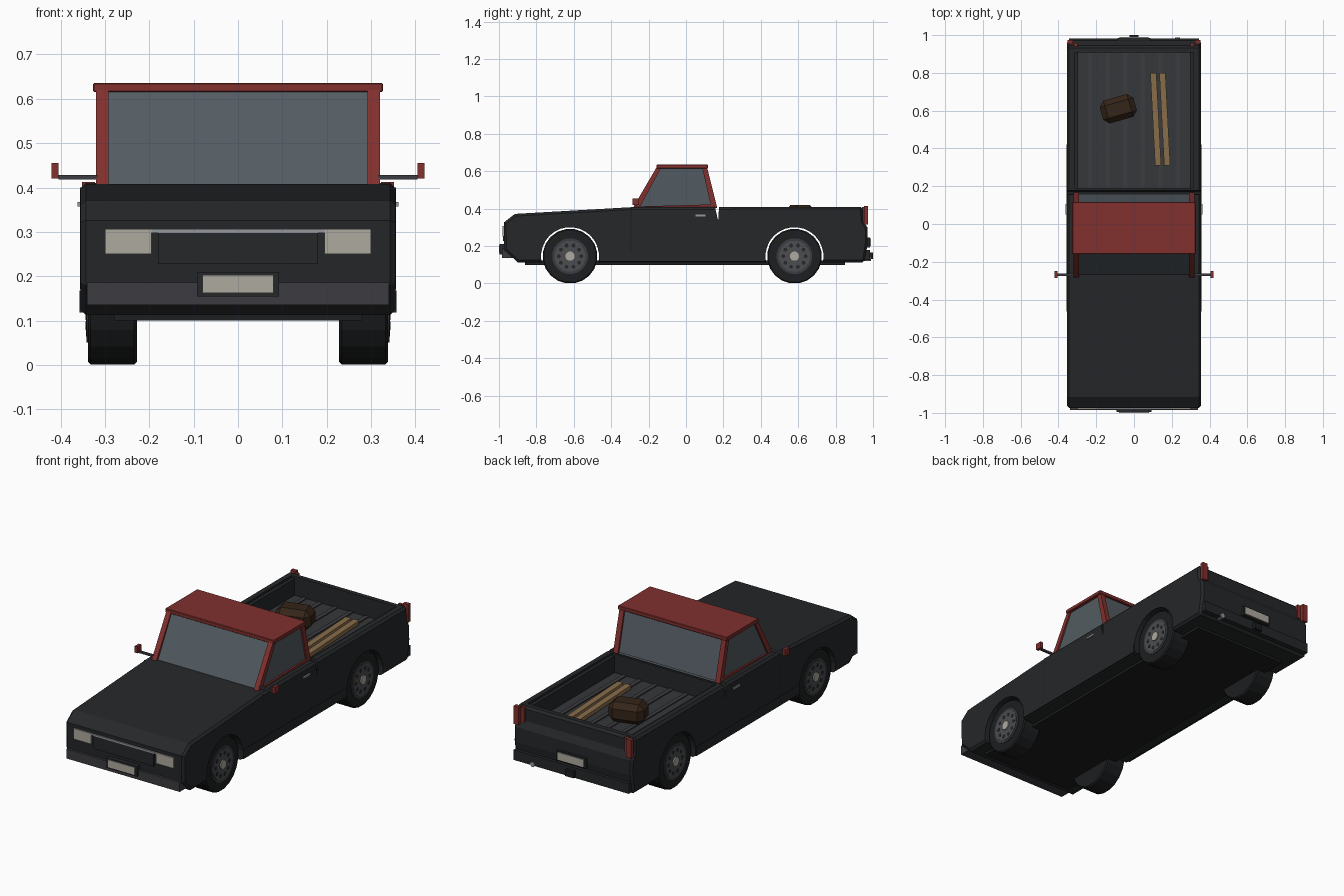
import bpy, bmesh, math
from mathutils import Vector

if "Cube" in bpy.data.objects:
    bpy.data.objects.remove(bpy.data.objects["Cube"])


def material(name, rgb):
    m = bpy.data.materials.new(name)
    m.diffuse_color = (*rgb, 1)
    return m


RED = material("red_paint", (0.22, 0.03, 0.027))
DARK = material("dark_trim", (0.018, 0.02, 0.022))
LINER = material("bed_grey", (0.035, 0.038, 0.042))
BLACK = material("rubber", (0.012, 0.013, 0.014))
BUMPER = material("bumper_grey", (0.045, 0.045, 0.052))
GLASS = material("glass", (0.085, 0.105, 0.12))
RIM = material("rim_grey", (0.07, 0.075, 0.08))
PALE = material("pale_lamp", (0.42, 0.4, 0.35))
STEEL = material("steel", (0.3, 0.32, 0.34))
WOOD = material("wood", (0.25, 0.155, 0.07))
BROWN = material("brown_crate", (0.035, 0.018, 0.009))


def finish(name, bm, mat=None):
    bmesh.ops.recalc_face_normals(bm, faces=bm.faces)
    me = bpy.data.meshes.new(name)
    bm.to_mesh(me)
    bm.free()
    ob = bpy.data.objects.new(name, me)
    bpy.context.collection.objects.link(ob)
    if mat:
        me.materials.append(mat)
    return ob


def prism(name, profile, x0, x1, mat=None):
    """Side profile of (y, z) points extruded from x0 to x1."""
    bm = bmesh.new()
    face = bm.faces.new([bm.verts.new((x0, y, z)) for y, z in profile])
    ext = bmesh.ops.extrude_face_region(bm, geom=[face])["geom"]
    bmesh.ops.translate(bm, vec=(x1 - x0, 0, 0),
                        verts=[v for v in ext if isinstance(v, bmesh.types.BMVert)])
    return finish(name, bm, mat)


def box(name, x0, x1, y0, y1, z0, z1, mat=None):
    return prism(name, [(y0, z0), (y1, z0), (y1, z1), (y0, z1)], x0, x1, mat)


def centred_box(name, centre, size, angle, mat):
    ob = box(name, *[s * d / 2 for d in size for s in (-1, 1)], mat)
    ob.location = centre
    ob.rotation_euler.z = math.radians(angle)
    return ob


def disc_profile(cy, cz, r, n):
    return [(cy + r * math.sin((i + 0.5) * math.tau / n),
             cz + r * math.cos((i + 0.5) * math.tau / n)) for i in range(n)]


def bevel(ob, width, angle=30):
    m = ob.modifiers.new("bevel", "BEVEL")
    m.width, m.segments = width, 1
    m.limit_method, m.angle_limit = "ANGLE", math.radians(angle)


AXLES = (-0.62, 0.58)
AXLE_Z = 0.146

# Body block, with wheel arches, bed and cab gap cut out
body = prism("body", [(-0.974, 0.326), (-0.915, 0.372), (-0.29, 0.408), (0.945, 0.41),
                      (0.947, 0.335), (0.97, 0.30), (0.972, 0.22), (0.955, 0.113),
                      (-0.90, 0.113), (-0.972, 0.18)], -0.355, 0.355)
bevel(body, 0.012, 65)
cutters = [prism("arch_cutter", disc_profile(y, AXLE_Z, 0.155, 28), -0.5, 0.5) for y in AXLES]
cutters.append(box("bed_cutter", -0.315, 0.315, 0.19, 0.908, 0.302, 0.5))
cutters.append(prism("gap_cutter", [(0.15, 0.43), (0.172, 0.335), (0.178, 0.43)], -0.5, 0.5))
for c in cutters:
    c.hide_render = True
    m = body.modifiers.new("cut", "BOOLEAN")
    m.object, m.operation, m.solver = c, "DIFFERENCE", "EXACT"
bpy.context.view_layer.update()
body.data = bpy.data.meshes.new_from_object(
    body.evaluated_get(bpy.context.evaluated_depsgraph_get()))
body.modifiers.clear()
for c in cutters:
    bpy.data.objects.remove(c)

# Paint fades to dark towards the sills
levels = [0.16, 0.19, 0.22, 0.25, 0.28, 0.31]
bm = bmesh.new()
bm.from_mesh(body.data)
bmesh.ops.triangulate(bm, faces=bm.faces)
for z in levels:
    bmesh.ops.bisect_plane(bm, geom=bm.verts[:] + bm.edges[:] + bm.faces[:],
                           plane_co=(0, 0, z), plane_no=(0, 0, 1))
for f in bm.faces:
    c = f.calc_center_median()
    f.material_index = sum(c.z > z for z in levels)
    if abs(f.normal.z) < 0.99 and any(
            math.hypot(c.y - y, c.z - AXLE_Z) < 0.156 for y in AXLES) and abs(f.normal.x) < 0.1:
        f.material_index = 0
bm.to_mesh(body.data)
bm.free()
body.data.materials.clear()
for i in range(len(levels) + 1):
    t = i / len(levels)
    shade = Vector(DARK.diffuse_color[:3]).lerp(Vector(RED.diffuse_color[:3]), t)
    body.data.materials.append(material("paint_fade_%d" % i, shade))

# Underside and bed lining
box("underside", -0.28, 0.28, -0.86, 0.85, 0.10, 0.122, BLACK)
box("bed_floor", -0.315, 0.315, 0.19, 0.908, 0.298, 0.308, LINER)
for s in (-1, 1):
    box("bed_side_liner", s * 0.296, s * 0.32, 0.19, 0.908, 0.30, 0.398, DARK)
for i in range(6):
    x = (i - 2.5) * 0.093
    box("bed_rib", x - 0.011, x + 0.011, 0.192, 0.906, 0.306, 0.314, BUMPER)

# Load in the bed
for x in (0.115, 0.163):
    centred_box("plank", (x, 0.555, 0.325), (0.032, 0.49, 0.022), 3, WOOD)
bevel(centred_box("crate", (-0.083, 0.61, 0.366), (0.185, 0.125, 0.108), 16, BROWN), 0.028)

# Cab
prism("cab_glass", [(-0.272, 0.40), (-0.15, 0.62), (0.104, 0.62), (0.157, 0.40)],
      -0.311, 0.311, GLASS)
bevel(box("roof", -0.327, 0.327, -0.158, 0.117, 0.615, 0.636, RED), 0.003)
for s in (-1, 1):
    a, b = s * 0.292, s * 0.32
    prism("front_pillar", [(-0.285, 0.403), (-0.158, 0.62), (-0.132, 0.62), (-0.25, 0.403)], a, b, RED)
    prism("rear_pillar", [(0.136, 0.403), (0.086, 0.62), (0.113, 0.62), (0.167, 0.403)], a, b, RED)
    prism("window_sill", [(-0.27, 0.403), (0.16, 0.403), (0.15, 0.423), (-0.255, 0.412)],
          s * 0.30, s * 0.32, RED)

    # Side details
    box("mirror_arm", s * 0.315, s * 0.405, -0.274, -0.262, 0.418, 0.428, BUMPER)
    box("mirror", s * 0.404, s * 0.42, -0.285, -0.25, 0.42, 0.455, RED)
    box("door_handle", s * 0.35, s * 0.362, 0.05, 0.105, 0.358, 0.368, STEEL)
    box("door_line", s * 0.35, s * 0.3556, -0.296, -0.292, 0.17, 0.40, BLACK)
    box("sill_trim", s * 0.34, s * 0.357, -0.463, 0.422, 0.118, 0.168, DARK)
    box("tail_post", s * 0.322, s * 0.352, 0.952, 0.974, 0.315, 0.413, RED)
    box("tail_post_inner", s * 0.30, s * 0.318, 0.94, 0.957, 0.33, 0.409, RED)

    # Headlights
    box("headlight", s * 0.195, s * 0.30, -0.982, -0.96, 0.25, 0.307, PALE)

# Front end
box("grille", -0.18, 0.18, -0.979, -0.96, 0.228, 0.298, DARK)
box("grille_strip", -0.195, 0.195, -0.981, -0.96, 0.298, 0.307, STEEL)
box("front_bumper", -0.34, 0.34, -0.985, -0.91, 0.135, 0.186, BUMPER)
box("front_plate_holder", -0.092, 0.092, -0.996, -0.965, 0.155, 0.21, DARK)
box("front_plate", -0.08, 0.08, -1.0, -0.98, 0.163, 0.203, PALE)

# Rear end
box("rear_bumper", -0.345, 0.345, 0.93, 0.983, 0.125, 0.18, DARK)
box("rear_plate_holder", -0.088, 0.088, 0.96, 0.984, 0.193, 0.247, DARK)
box("rear_plate", -0.078, 0.078, 0.97, 0.989, 0.2, 0.24, PALE)
box("tow_hitch", -0.025, 0.025, 0.95, 1.0, 0.13, 0.165, BLACK)
bm = bmesh.new()
bmesh.ops.create_cone(bm, cap_ends=True, segments=10, radius1=0.013, radius2=0.013, depth=0.14)
pipe = finish("exhaust_pipe", bm, STEEL)
pipe.location = (0.23, 0.918, 0.132)
pipe.rotation_euler.x = math.pi / 2

# Wheels
for y in AXLES:
    for s in (-1, 1):
        tyre = prism("tyre", disc_profile(y, AXLE_Z, 0.1465, 20), s * 0.228, s * 0.338, BLACK)
        bevel(tyre, 0.006, 60)
        prism("rim", disc_profile(y, AXLE_Z, 0.096, 20), s * 0.33, s * 0.341, BUMPER)
        prism("wheel_disc", disc_profile(y, AXLE_Z, 0.083, 20), s * 0.33, s * 0.343, RIM)
        prism("hub", disc_profile(y, AXLE_Z, 0.025, 12), s * 0.33, s * 0.349, PALE)
        for cy, cz in disc_profile(y, AXLE_Z, 0.06, 10):
            prism("wheel_slot", disc_profile(cy, cz, 0.011, 6), s * 0.335, s * 0.344, DARK)

for m in bpy.data.materials:
    if m.users and not m.is_grease_pencil:
        m.use_nodes = True
        m.node_tree.nodes["Principled BSDF"].inputs["Base Color"].default_value = m.diffuse_color
